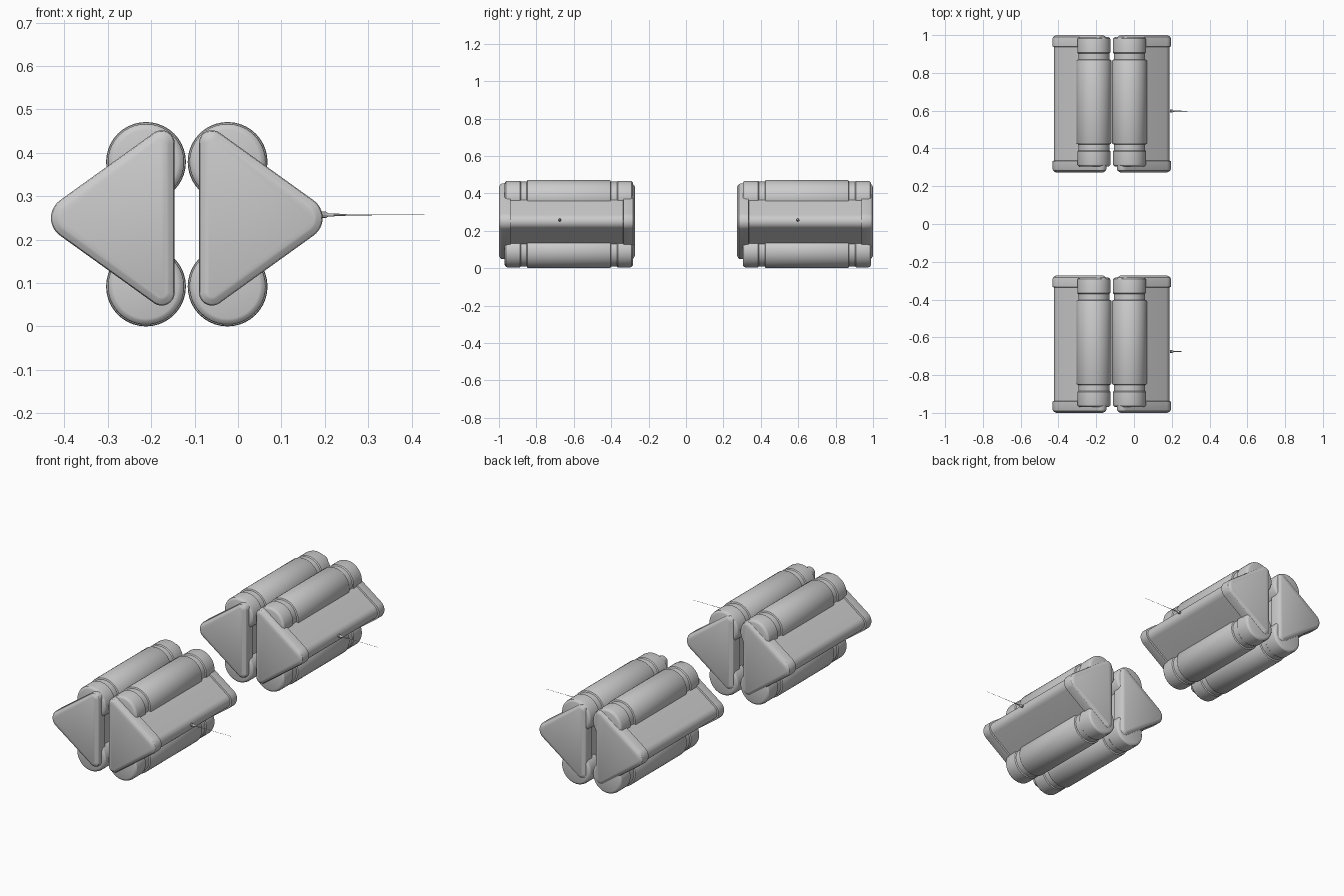
import bpy, bmesh
from math import cos, sin, radians, pi

if "Cube" in bpy.data.objects:
    bpy.data.objects.remove(bpy.data.objects["Cube"], do_unlink=True)

MID_X = -0.118      # plane between the paired halves
GROUP_Y = 0.6365    # distance of each group from the centre


def arc(cx, cz, r, start, end, steps):
    """Arc given as centre, radius and angles in degrees."""
    angles = [radians(start + (end - start) * i / steps) for i in range(steps + 1)]
    return [(cx, cz, r, a) for a in angles]


def circle(cx, cz, r, steps):
    return [(cx, cz, r, 2 * pi * i / steps) for i in range(steps)]


def symmetric(half):
    """Extend a (y, inset) profile from the outer end to both ends."""
    return half + [(-y, inset) for y, inset in reversed(half)]


def loft(name, outline, profile, location, side=1, turn=False):
    """Sweep an outline along y, pulling it inwards by each inset."""
    bm = bmesh.new()
    rings = []
    for y, inset in profile:
        ring = []
        for cx, cz, r, a in outline:
            x, z = cx + (r - inset) * cos(a), cz + (r - inset) * sin(a)
            ring.append(bm.verts.new((y, x, z) if turn else (side * x, y, z)))
        rings.append(ring)
    n = len(outline)
    for lower, upper in zip(rings, rings[1:]):
        for i in range(n):
            j = (i + 1) % n
            bm.faces.new((lower[i], lower[j], upper[j], upper[i]))
    bm.faces.new(rings[0])
    bm.faces.new(rings[-1])
    bmesh.ops.recalc_face_normals(bm, faces=bm.faces[:])
    mesh = bpy.data.meshes.new(name)
    bm.to_mesh(mesh)
    bm.free()
    obj = bpy.data.objects.new(name, mesh)
    obj.location = location
    bpy.context.scene.collection.objects.link(obj)
    bpy.ops.object.select_all(action='DESELECT')
    obj.select_set(True)
    bpy.context.view_layer.objects.active = obj
    bpy.ops.object.shade_smooth_by_angle(angle=radians(30))
    return obj


# Rounded triangle with its flat side facing the middle
triangle = (arc(0.263, 0.25, 0.05, -54, 54, 12)
            + arc(0.058, 0.422, 0.03, 54, 180, 10)
            + arc(0.058, 0.078, 0.03, 180, 306, 10))
pod_profile = symmetric([(-0.3635, 0.019), (-0.361, 0.013), (-0.354, 0.003),
                         (-0.347, 0), (-0.303, 0), (-0.301, 0.008)])

# Tank with a wide body, two grooves and rounded end caps
tank_profile = symmetric([(-0.343, 0.018), (-0.341, 0.012), (-0.335, 0.006),
                          (-0.327, 0.004), (-0.262, 0.004), (-0.257, 0.009),
                          (-0.225, 0.009), (-0.222, 0.002), (-0.218, 0)])

# Thin stepped aerial, a knob tapering to a needle
AERIAL_R = 0.008
aerial_profile = [(0, 0), (0.012, 0), (0.018, 0.004), (0.06, 0.006),
                  (0.061, 0.0068), (0.118, 0.007), (0.119, 0.0073), (0.24, 0.0074)]

for group, y in (("front", -GROUP_Y), ("rear", GROUP_Y)):
    for hand, side in (("left", 1), ("right", -1)):
        loft(f"{group}_{hand}_pod", triangle, pod_profile, (MID_X, y, 0), side)
        for level, z in (("upper", 0.379), ("lower", 0.092)):
            loft(f"{group}_{hand}_{level}_tank", circle(0.094, z, 0.092, 40),
                 tank_profile, (MID_X, y + 0.01, 0), side)
    loft(f"{group}_aerial", circle(0, 0, AERIAL_R, 10), aerial_profile,
         (0.19, y - 0.0385, 0.257), turn=True)
